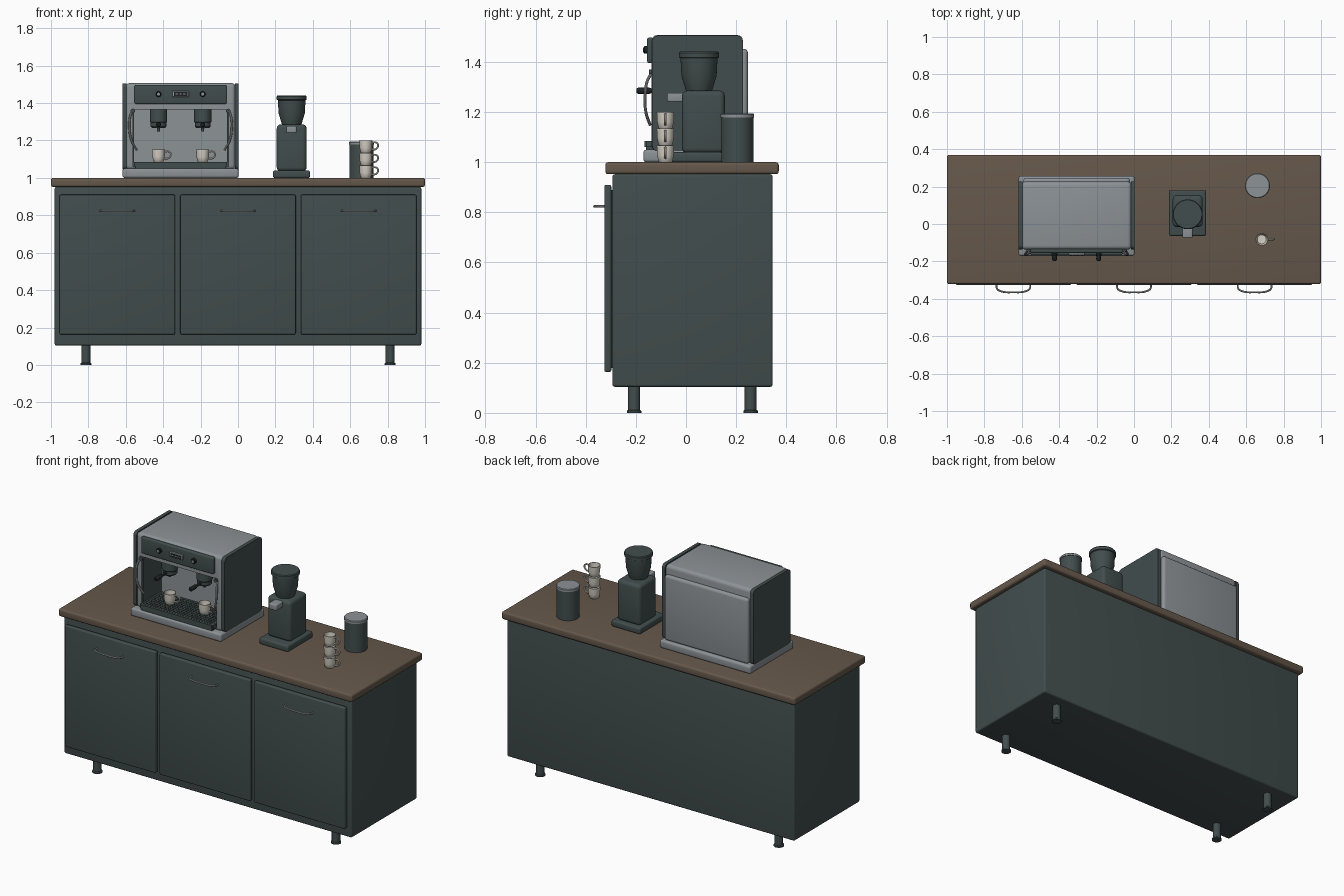
import bpy, bmesh, math
from mathutils import Matrix, Vector

if "Cube" in bpy.data.objects:
    bpy.data.objects.remove(bpy.data.objects["Cube"])


def material(name, rgb):
    m = bpy.data.materials.new(name)
    lin = [((c / 255 + 0.055) / 1.055) ** 2.4 for c in rgb]
    m.diffuse_color = (*lin, 1)
    m.use_nodes = True
    m.node_tree.nodes["Principled BSDF"].inputs["Base Color"].default_value = m.diffuse_color
    return m


DARK = material("dark slate", (66, 77, 77))
WOOD = material("brown wood", (102, 88, 75))
GREY = material("light grey metal", (140, 146, 150))
WHITE = material("off white ceramic", (214, 209, 198))
STEEL = material("pale steel", (168, 172, 172))
BLACK = material("near black", (30, 34, 36))


def finish(name, bm, mat):
    bmesh.ops.recalc_face_normals(bm, faces=bm.faces)
    me = bpy.data.meshes.new(name)
    bm.to_mesh(me)
    bm.free()
    me.materials.append(mat)
    o = bpy.data.objects.new(name, me)
    bpy.context.collection.objects.link(o)
    return o


def box(name, x, y, z, mat, bevel=0.0, axis=None):
    """Box from ranges; bevels all edges, or only those along one axis."""
    bm = bmesh.new()
    bmesh.ops.create_cube(bm, size=1)
    for v in bm.verts:
        v.co = [r[0] + (c + 0.5) * (r[1] - r[0]) for c, r in zip(v.co, (x, y, z))]
    if bevel:
        edges = [e for e in bm.edges if axis is None
                 or abs((e.verts[0].co - e.verts[1].co).normalized()[axis]) > 0.9]
        bmesh.ops.bevel(bm, geom=edges, offset=bevel, segments=4, profile=0.5, affect='EDGES')
    return finish(name, bm, mat)


def lathe(name, profile, loc, mat, direction=(0, 0, 1), steps=32):
    """Revolve (radius, height) points around an axis through loc."""
    bm = bmesh.new()
    vs = [bm.verts.new((r, 0, h)) for r, h in profile]
    es = [bm.edges.new(p) for p in zip(vs, vs[1:])]
    bmesh.ops.spin(bm, geom=vs + es, cent=(0, 0, 0), axis=(0, 0, 1),
                   angle=math.tau, steps=steps, use_duplicate=False)
    bmesh.ops.remove_doubles(bm, verts=bm.verts, dist=1e-5)
    rot = Vector((0, 0, 1)).rotation_difference(Vector(direction)).to_matrix().to_4x4()
    bm.transform(Matrix.Translation(loc) @ rot)
    return finish(name, bm, mat)


def tube(name, points, radius, mat):
    """Smooth round tube through the points."""
    cu = bpy.data.curves.new(name, 'CURVE')
    cu.dimensions = '3D'
    cu.bevel_depth = radius
    cu.bevel_resolution = 3
    cu.use_fill_caps = True
    cu.resolution_u = 6
    s = cu.splines.new('BEZIER')
    s.bezier_points.add(len(points) - 1)
    for p, co in zip(s.bezier_points, points):
        p.co = co
        p.handle_left_type = p.handle_right_type = 'AUTO'
    cu.materials.append(mat)
    o = bpy.data.objects.new(name, cu)
    bpy.context.collection.objects.link(o)
    bpy.ops.object.select_all(action='DESELECT')
    o.select_set(True)
    bpy.context.view_layer.objects.active = o
    bpy.ops.object.convert(target='MESH')


def cup(name, x, y, z):
    lathe(name, [(0, 0), (0.024, 0), (0.028, 0.004), (0.033, 0.028), (0.035, 0.067),
                 (0.032, 0.067), (0.030, 0.028), (0.024, 0.009), (0, 0.008)], (x, y, z), WHITE)
    tube(name + "_handle", [(x + dx, y, z + dz) for dx, dz in
         ((0.031, 0.054), (0.055, 0.056), (0.066, 0.042), (0.056, 0.022), (0.030, 0.018))],
         0.005, WHITE)


# cabinet, worktop, doors, pulls and legs
box("cabinet", (-0.98, 0.98), (-0.294, 0.346), (0.104, 0.952), DARK, 0.01)
box("worktop", (-1, 1), (-0.322, 0.37), (0.952, 1.0), WOOD, 0.012)
for i, x in enumerate((-0.645, 0, 0.645)):
    box(f"door_{i}", (x - 0.309, x + 0.309), (-0.326, -0.298), (0.163, 0.91), DARK, 0.008)
    box(f"door_spacer_{i}", (x - 0.29, x + 0.29), (-0.30, -0.29), (0.18, 0.89), DARK)
    tube(f"door_pull_{i}", [(x + dx, y, 0.824) for dx, y in
         ((-0.09, -0.32), (-0.088, -0.345), (-0.07, -0.358), (0, -0.365),
          (0.07, -0.358), (0.088, -0.345), (0.09, -0.32))], 0.005, STEEL)
for sx in (-1, 1):
    for y in (-0.207, 0.258):
        lathe("leg", [(0, 0), (0.029, 0), (0.029, 0.008), (0.024, 0.012), (0.024, 0.11),
                      (0, 0.11)], (sx * 0.813, y, 0), DARK)

# espresso machine shell with a cut-out working bay
CX = -0.307
box("machine_base", (CX - 0.31, CX + 0.31), (-0.17, 0.257), (1.0, 1.05), GREY, 0.012)
shell = box("machine_shell", (CX - 0.294, CX + 0.294), (-0.137, 0.227), (1.045, 1.507), GREY, 0.022)
cutter = box("bay_cutter", (CX - 0.255, CX + 0.255), (-0.3, 0.05), (1.06, 1.367), GREY)
cutter.hide_render = True
mod = shell.modifiers.new("bay", 'BOOLEAN')
mod.object = cutter
mod.operation = 'DIFFERENCE'
bpy.context.view_layer.objects.active = shell
bpy.ops.object.modifier_apply(modifier=mod.name)
bpy.data.objects.remove(cutter)
box("machine_back_panel", (CX - 0.285, CX + 0.285), (0.21, 0.247), (1.05, 1.452), GREY, 0.016)
for s in (-1, 1):
    a, b = sorted((CX + s * 0.29, CX + s * 0.311))
    box("machine_side_panel", (a, b), (-0.135, 0.227), (1.045, 1.505), DARK, 0.022, 0)
    a, b = sorted((CX + s * 0.248, CX + s * 0.256))
    box("bay_side_liner", (a, b), (-0.125, 0.05), (1.06, 1.367), DARK)

# control panel with display and knobs
box("control_panel", (CX - 0.246, CX + 0.246), (-0.155, -0.13), (1.395, 1.497), DARK, 0.008)
box("display_frame", (CX - 0.044, CX + 0.044), (-0.166, -0.15), (1.433, 1.464), GREY, 0.004)
box("display_screen", (CX - 0.036, CX + 0.036), (-0.168, -0.16), (1.439, 1.458), BLACK)
for i in range(3):
    x = CX - 0.02 + i * 0.02
    box("display_bar", (x - 0.006, x + 0.006), (-0.170, -0.167), (1.446, 1.451), GREY)
for s in (-1, 1):
    lathe("control_knob", [(0.015, 0), (0.015, 0.013), (0.012, 0.016), (0, 0.016)],
          (CX + s * 0.118, -0.153, 1.448), BLACK, (0, -1, 0), 24)
    lathe("knob_cap", [(0.008, 0), (0.008, 0.003), (0, 0.003)],
          (CX + s * 0.118, -0.168, 1.448), GREY, (0, -1, 0), 20)

# drip tray with crossed grate bars
T = 0.243
box("drip_tray", (CX - T, CX + T), (-0.16, 0.045), (1.045, 1.07), DARK, 0.004)
for y in (-0.16, 0.037):
    box("grate_rim", (CX - T, CX + T), (y - 0.005, y + 0.008), (1.06, 1.085), DARK)
for s in (-1, 1):
    box("grate_rim_side", (CX + s * T - 0.006, CX + s * T + 0.006), (-0.16, 0.045),
        (1.06, 1.085), DARK)
for i in range(26):
    x = CX - 0.23 + i * 0.46 / 25
    box("grate_bar", (x - 0.005, x + 0.005), (-0.16, 0.042), (1.074, 1.084), DARK)
for i in range(9):
    y = -0.138 + i * 0.02
    box("grate_cross_bar", (CX - T, CX + T), (y - 0.005, y + 0.005), (1.073, 1.083), DARK)

# brewing heads, filter holders, cups and steam wands
for s in (-1, 1):
    x, y = CX + s * 0.118, -0.055
    lathe("brew_head", [(0.046, 1.375), (0.046, 1.30), (0.042, 1.295), (0.042, 1.275),
                        (0.036, 1.268), (0, 1.268)], (x, y, 0), DARK)
    lathe("filter_handle", [(0.008, 0), (0.008, 0.05), (0.012, 0.06), (0.013, 0.105),
                            (0.009, 0.112), (0, 0.112)], (x, y - 0.03, 1.285), BLACK, (0, -1, 0), 20)
    lathe("spout", [(0.009, 1.27), (0.007, 1.248), (0, 1.248)], (x, y, 0), DARK, steps=16)
    cup("brew_cup", x, y, 1.085)
    tube("steam_wand", [(CX + s * d, wy, z) for d, wy, z in
         ((0.255, -0.13, 1.358), (0.268, -0.15, 1.335), (0.274, -0.163, 1.265),
          (0.262, -0.160, 1.2), (0.234, -0.143, 1.148))], 0.006, STEEL)
    lathe("wand_joint", [(0, -0.012), (0.012, -0.012), (0.012, 0.012), (0, 0.012)],
          (CX + s * 0.255, -0.135, 1.358), DARK, (0, -1, 0), 20)

# grinder
GX, GY = 0.287, 0.052
box("grinder_base", (0.187, 0.385), (-0.064, 0.18), (1.0, 1.04), DARK, 0.01)
box("grinder_body", (0.207, 0.367), (-0.016, 0.155), (1.035, 1.286), DARK, 0.022)
box("grinder_spout", (0.259, 0.313), (-0.075, 0.0), (1.24, 1.277), GREY, 0.007)
lathe("grinder_hopper", [(0, 1.28), (0.05, 1.28), (0.055, 1.295), (0.07, 1.345), (0.074, 1.415),
                         (0.08, 1.418), (0.08, 1.436), (0.076, 1.441), (0, 1.441)],
      (GX, GY, 0), DARK, steps=40)

# canister
lathe("canister", [(0, 1.0), (0.064, 1.0), (0.064, 1.18), (0, 1.18)], (0.66, 0.205, 0), DARK, steps=40)
lathe("canister_lid", [(0, 1.178), (0.067, 1.178), (0.067, 1.19), (0.063, 1.194), (0, 1.194)],
      (0.66, 0.205, 0), GREY, steps=40)

# stacked cups
for i in range(3):
    cup(f"stacked_cup_{i}", 0.683, -0.082, 1.0 + i * 0.0665)

# smooth shading with sharp edges kept
bpy.ops.object.select_all(action='SELECT')
bpy.context.view_layer.objects.active = shell
bpy.ops.object.shade_smooth_by_angle(angle=math.radians(35))
